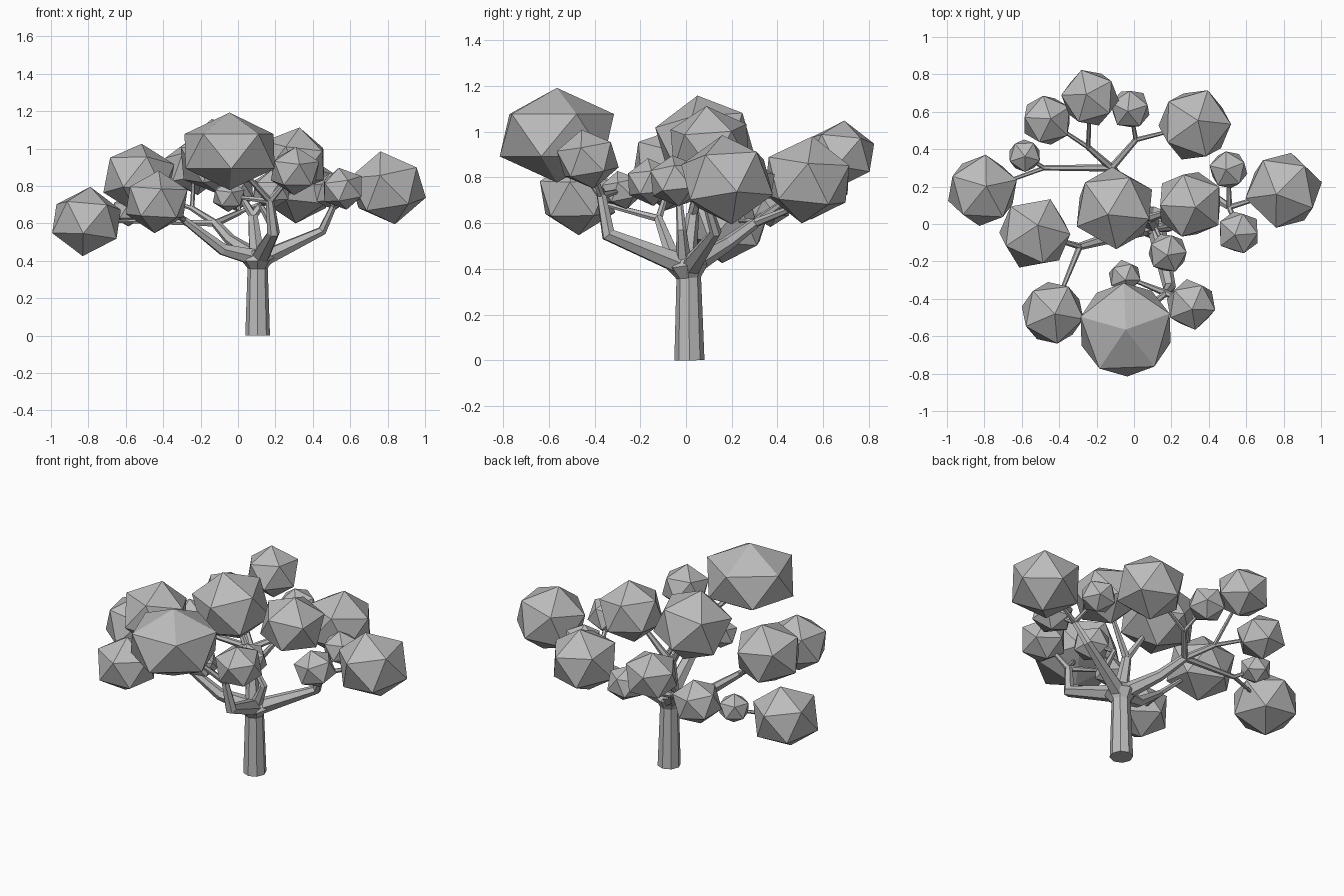
import bpy
import random
from mathutils import Euler

if "Cube" in bpy.data.objects:
    bpy.data.objects.remove(bpy.data.objects["Cube"], do_unlink=True)

random.seed(4)

# One plain grey for the whole tree
grey = bpy.data.materials.new("plain grey")
grey.use_nodes = True
tone = (0.5, 0.5, 0.5, 1)
grey.diffuse_color = tone
grey.node_tree.nodes["Principled BSDF"].inputs["Base Color"].default_value = tone


def wood(name, path, sides=6):
    """Faceted tapering tube through (x, y, z, radius) points."""
    curve = bpy.data.curves.new(name, "CURVE")
    curve.dimensions = "3D"
    curve.bevel_depth = 1
    curve.bevel_resolution = (sides - 4) // 2
    curve.use_fill_caps = True
    spline = curve.splines.new("POLY")
    spline.use_smooth = False
    spline.points.add(len(path) - 1)
    for point, (x, y, z, radius) in zip(spline.points, path):
        point.co = (x, y, z, 1)
        point.radius = radius
    curve.materials.append(grey)
    obj = bpy.data.objects.new(name, curve)
    bpy.context.collection.objects.link(obj)
    bpy.ops.object.select_all(action="DESELECT")
    obj.select_set(True)
    bpy.context.view_layer.objects.active = obj
    bpy.ops.object.convert(target="MESH")


def foliage(name, centre, size, squash, turn):
    """Faceted leaf ball, turned and then flattened a little."""
    bpy.ops.mesh.primitive_ico_sphere_add(subdivisions=1, radius=size)
    obj = bpy.context.object
    obj.name = name
    obj.data.transform(Euler(turn).to_matrix().to_4x4())
    obj.scale.z = squash
    obj.location = centre
    obj.data.materials.append(grey)


def random_turn(tilt=.2):
    return (random.uniform(-tilt, tilt), random.uniform(-tilt, tilt), random.uniform(0, 6))


# Trunk with a flared crown where the limbs start
wood("trunk", [(.105, .015, 0, .066), (.105, .012, .36, .054),
               (.105, .005, .41, .09), (.1, 0, .46, .055)], 8)

# Each limb: its path, then the leaf balls (centre, size) on its tip
limbs = {
    "front": ([(.12, -.02, .42, .05), (.19, -.34, .55, .034), (.17, -.37, .72, .022)],
              [(.305, -.43, .88, .13), (-.05, -.28, .745, .085)]),
    "right_hand": ([(.13, .02, .41, .048), (.45, .13, .56, .026), (.51, .09, .69, .018)],
                   [(.8, .18, .79, .197), (.505, .29, .77, .1), (.56, -.045, .785, .113)]),
    "centre": ([(.1, 0, .43, .045), (.08, .03, .64, .028)],
               [(-.105, .085, .95, .211), (.3, .105, .935, .178)]),
    "inner": ([(.13, -.01, .43, .035), (.19, -.02, .57, .022), (.12, -.03, .7, .015)],
              [(.18, -.155, .78, .104)]),
    "left_hand": ([(.08, -.01, .42, .048), (-.08, -.06, .46, .034), (-.29, -.12, .62, .02)],
                  [(-.53, -.05, .84, .188), (-.435, -.475, .715, .166)]),
    "back": ([(.09, .03, .42, .048), (-.04, .18, .51, .032), (-.12, .3, .6, .024)], []),
}
# Thinner boughs that fork from the back limb
fork = (-.12, .3, .6, .02)
limbs["back_middle"] = ([fork, (-.245, .41, .68, .015)],
                        [(-.235, .675, .9, .149), (-.465, .555, .75, .133)])
limbs["back_right"] = ([fork, (.01, .45, .66, .015)],
                       [(-.02, .615, .77, .105), (.325, .53, .79, .19)])
limbs["back_left"] = ([fork, (-.48, .3, .61, .014)],
                      [(-.585, .365, .67, .086), (-.81, .18, .61, .185)])

for side, (path, balls) in limbs.items():
    wood(side + "_limb", path)
    tip = path[-1]
    for number, (x, y, z, size) in enumerate(balls, 1):
        wood(f"{side}_twig_{number}", [(*tip[:3], tip[3] * .85), (x, y, z, .008)])
        foliage(f"{side}_foliage_{number}", (x, y, z), size * 1.1, .92, random_turn())

# Broad flattened crown ball over the front limb
wood("front_crown_twig", [(.17, -.37, .72, .018), (-.04, -.54, .95, .01)])
foliage("front_crown_foliage", (-.045, -.565, .985), .28, .74, (0, 0, .35))
